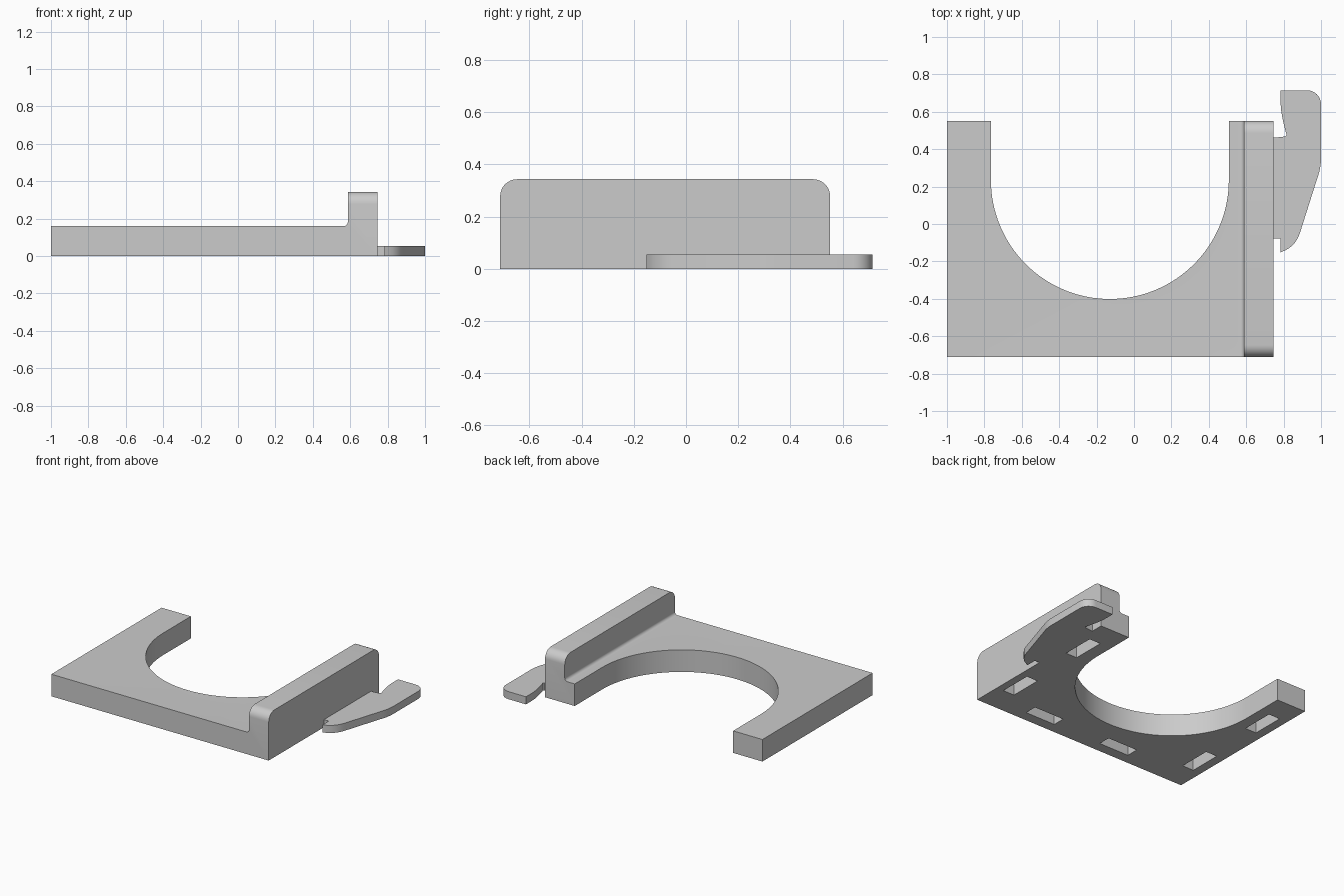
import bpy, bmesh, math
from mathutils import Vector

cube = bpy.data.objects.get("Cube")
if cube:
    bpy.data.objects.remove(cube, do_unlink=True)

grey = bpy.data.materials.new("light grey plastic")
COLOUR = (0.6, 0.6, 0.6, 1.0)
grey.diffuse_color = COLOUR
grey.use_nodes = True
grey.node_tree.nodes["Principled BSDF"].inputs["Base Color"].default_value = COLOUR


def arc(cx, cy, r, start, end, steps):
    """Points on an arc, angles in degrees."""
    angles = [math.radians(start + (end - start) * i / steps) for i in range(steps + 1)]
    return [(cx + r * math.cos(a), cy + r * math.sin(a)) for a in angles]


def curve(p0, p1, p2, steps=6):
    """Points on a quadratic curve from p0 to p2."""
    p0, p1, p2 = Vector(p0), Vector(p1), Vector(p2)
    ts = [i / steps for i in range(steps + 1)]
    return [tuple(p0 * (1 - t) ** 2 + p1 * 2 * t * (1 - t) + p2 * t * t) for t in ts]


def extrude(name, points, low, high, axis="z", edge_round=None):
    """Extrude a closed outline along z (xy outline) or y (xz outline)."""
    bm = bmesh.new()
    place = (lambda a, b: (a, b, low)) if axis == "z" else (lambda a, b: (a, low, b))
    move = (0, 0, high - low) if axis == "z" else (0, high - low, 0)
    face = bm.faces.new([bm.verts.new(place(a, b)) for a, b in points])
    top = bmesh.ops.extrude_face_region(bm, geom=[face])["geom"]
    bmesh.ops.translate(bm, vec=move, verts=[v for v in top if isinstance(v, bmesh.types.BMVert)])
    bmesh.ops.recalc_face_normals(bm, faces=bm.faces)
    if edge_round:
        rule, radius = edge_round
        bmesh.ops.bevel(bm, geom=[e for e in bm.edges if rule(e)], offset=radius,
                        segments=8, profile=0.5, affect="EDGES")
    mesh = bpy.data.meshes.new(name)
    bm.to_mesh(mesh)
    bm.free()
    mesh.materials.append(grey)
    obj = bpy.data.objects.new(name, mesh)
    bpy.context.collection.objects.link(obj)
    return obj


def activate(obj):
    bpy.ops.object.select_all(action="DESELECT")
    obj.select_set(True)
    bpy.context.view_layer.objects.active = obj


def cut(target, cutter):
    activate(target)
    mod = target.modifiers.new("cut", "BOOLEAN")
    mod.operation, mod.solver, mod.object = "DIFFERENCE", "EXACT", cutter
    bpy.ops.object.modifier_apply(modifier=mod.name)
    bpy.data.objects.remove(cutter, do_unlink=True)


# Base plate and upright rail: one L profile with a small inner fillet
LEFT, RAIL, RIGHT = -1.0, 0.587, 0.745
FRONT, BACK = -0.712, 0.552
PLATE_H, RAIL_H = 0.16, 0.343
profile = [(LEFT, 0), (RIGHT, 0), (RIGHT, RAIL_H), (RAIL, RAIL_H)]
profile += arc(RAIL - 0.022, PLATE_H + 0.022, 0.022, 0, -90, 6)
profile += [(LEFT, PLATE_H)]


def rail_end(edge):
    a, b = (v.co for v in edge.verts)
    return min(a.z, b.z) > RAIL_H - 0.001 and abs(a.y - b.y) < 0.001


body = extrude("base_plate_with_rail", profile, FRONT, BACK, "y", (rail_end, 0.065))

# Round-bottomed opening at the back
opening = [(0.507, 0.8)] + arc(-0.129, 0.235, 0.636, 0, -180, 64) + [(-0.765, 0.8)]
cut(body, extrude("opening_cutter", opening, -0.2, 0.5))

# Slots in the underside: centre x, centre y, size x, size y
LONG, SHORT = 0.24, 0.09
slots = [(x, y, SHORT, LONG) for x in (-0.89, 0.645) for y in (-0.39, 0.25)]
slots += [(x, -0.59, LONG, SHORT) for x in (-0.36, 0.27)]
for x, y, w, d in slots:
    corners = [(x + sx * w / 2, y + sy * d / 2)
               for sx, sy in ((-1, -1), (1, -1), (1, 1), (-1, 1))]
    cut(body, extrude("slot_cutter", corners, -0.1, 0.11))

# Thin side lever
outline = [(RIGHT, -0.078), (0.784, -0.078), (0.784, -0.152)]
outline += curve((0.81, -0.14), (0.865, -0.115), (0.888, -0.045))
outline += curve((0.98, 0.245), (1.0, 0.3), (1.0, 0.35))
outline += arc(0.925, 0.64, 0.075, 0, 90, 8)
outline += [(0.784, 0.715)]
outline += curve((0.784, 0.65), (0.784, 0.585), (0.816, 0.476))
outline += curve((0.808, 0.468), (0.785, 0.464), (RIGHT, 0.462), 4)
lever = extrude("side_lever", outline, 0.0, 0.055)

for obj in (body, lever):
    activate(obj)
    bpy.ops.object.shade_smooth_by_angle(angle=math.radians(30))
